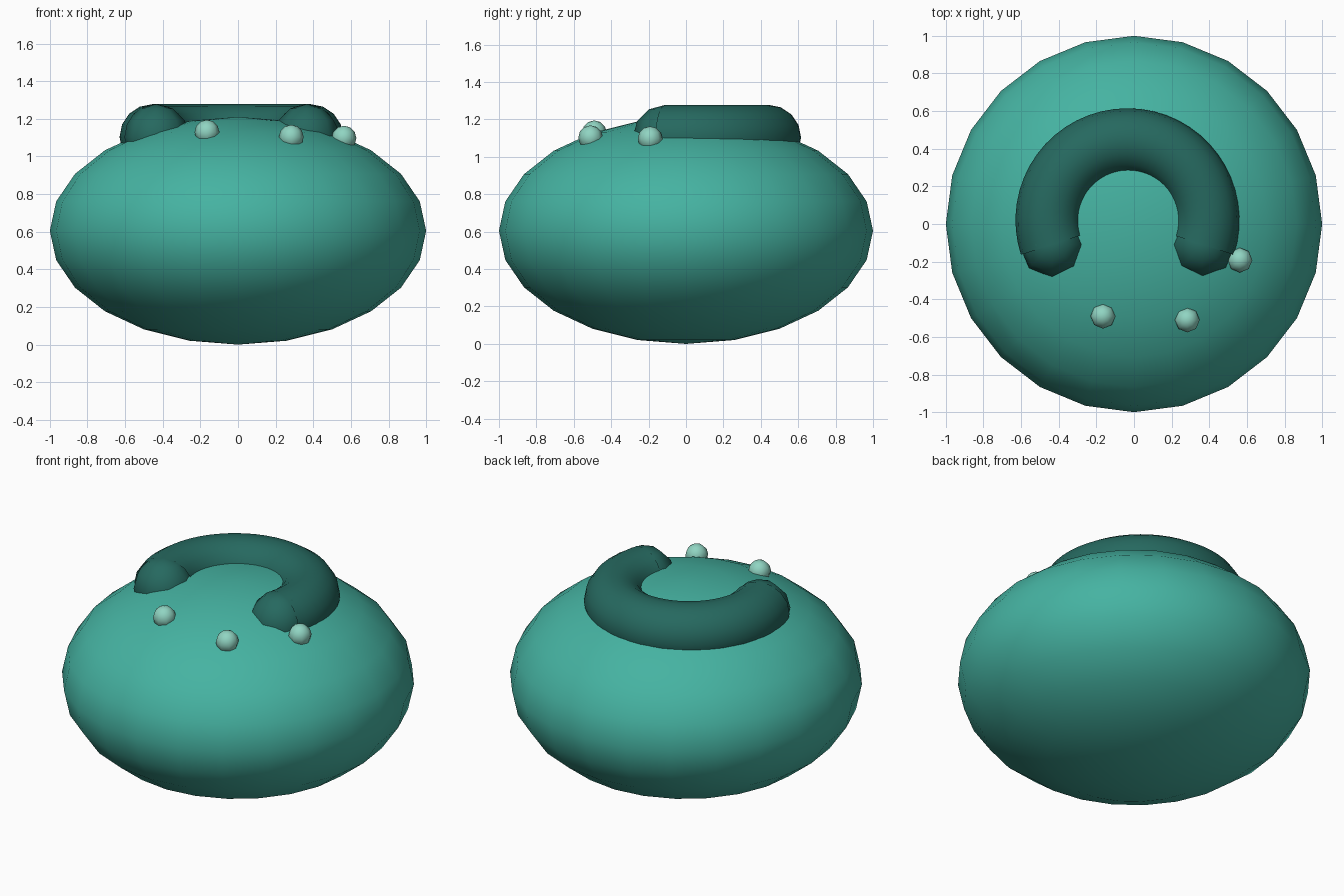
import bpy, bmesh, math
from mathutils import Vector, Matrix

if "Cube" in bpy.data.objects:
    bpy.data.objects.remove(bpy.data.objects["Cube"])

BODY_H = 0.605          # half height of the body
RING_C = Vector((-0.035, 0.02, 1.103))
RING_R, TUBE_R = 0.42, 0.175
END = math.radians(18)  # how far the ring runs past its half circle


def material(name, rgb):
    m = bpy.data.materials.new(name)
    m.diffuse_color = (*rgb, 1)
    m.use_nodes = True
    m.node_tree.nodes["Principled BSDF"].inputs["Base Color"].default_value = m.diffuse_color
    return m


body_mat = material("body_green", (0.06, 0.45, 0.36))
dark_mat = material("dark_green", (0.019, 0.14, 0.115))
pale_mat = material("pale_green", (0.28, 0.66, 0.54))


def finish(name, bm, mat):
    bmesh.ops.recalc_face_normals(bm, faces=bm.faces)
    for f in bm.faces:
        f.smooth = True
    me = bpy.data.meshes.new(name)
    bm.to_mesh(me)
    bm.free()
    me.materials.append(mat)
    ob = bpy.data.objects.new(name, me)
    bpy.context.collection.objects.link(ob)
    return ob


def ball(name, centre, scale, seg, rings, mat):
    bm = bmesh.new()
    bmesh.ops.create_uvsphere(bm, u_segments=seg, v_segments=rings, radius=1)
    bmesh.ops.scale(bm, vec=scale, verts=bm.verts)
    bmesh.ops.translate(bm, vec=centre, verts=bm.verts)
    return finish(name, bm, mat)


# Squashed body
ball("body", (0, 0, BODY_H), (1, 1, BODY_H), 24, 12, body_mat)

# Open ring on top: a circle spun around the ring centre
bm = bmesh.new()
turn = Matrix.Rotation(-END, 4, 'Z')
circle = Matrix.Translation(RING_C) @ turn @ Matrix.Translation((RING_R, 0, 0)) \
    @ Matrix.Rotation(math.pi / 2, 4, 'X')
bmesh.ops.create_circle(bm, segments=16, radius=TUBE_R, matrix=circle)
bmesh.ops.spin(bm, geom=bm.verts[:] + bm.edges[:], cent=RING_C, axis=(0, 0, 1),
               angle=math.pi + 2 * END, steps=32)
finish("top_ring", bm, dark_mat)

# Rounded ends of the ring
for side, label in ((-1, "left"), (1, "right")):
    c = RING_C + Vector((side * RING_R * math.cos(END), -RING_R * math.sin(END), 0))
    ball("ring_end_" + label, c, (TUBE_R,) * 3, 8, 6, dark_mat)

# Small beads sitting on the body surface
for i, (x, y) in enumerate(((-0.165, -0.49), (0.283, -0.51), (0.563, -0.192))):
    z = BODY_H * (1 + math.sqrt(1 - x * x - y * y)) + 0.006
    ball(f"bead_{i + 1}", (x, y, z), (0.066,) * 3, 8, 6, pale_mat)
